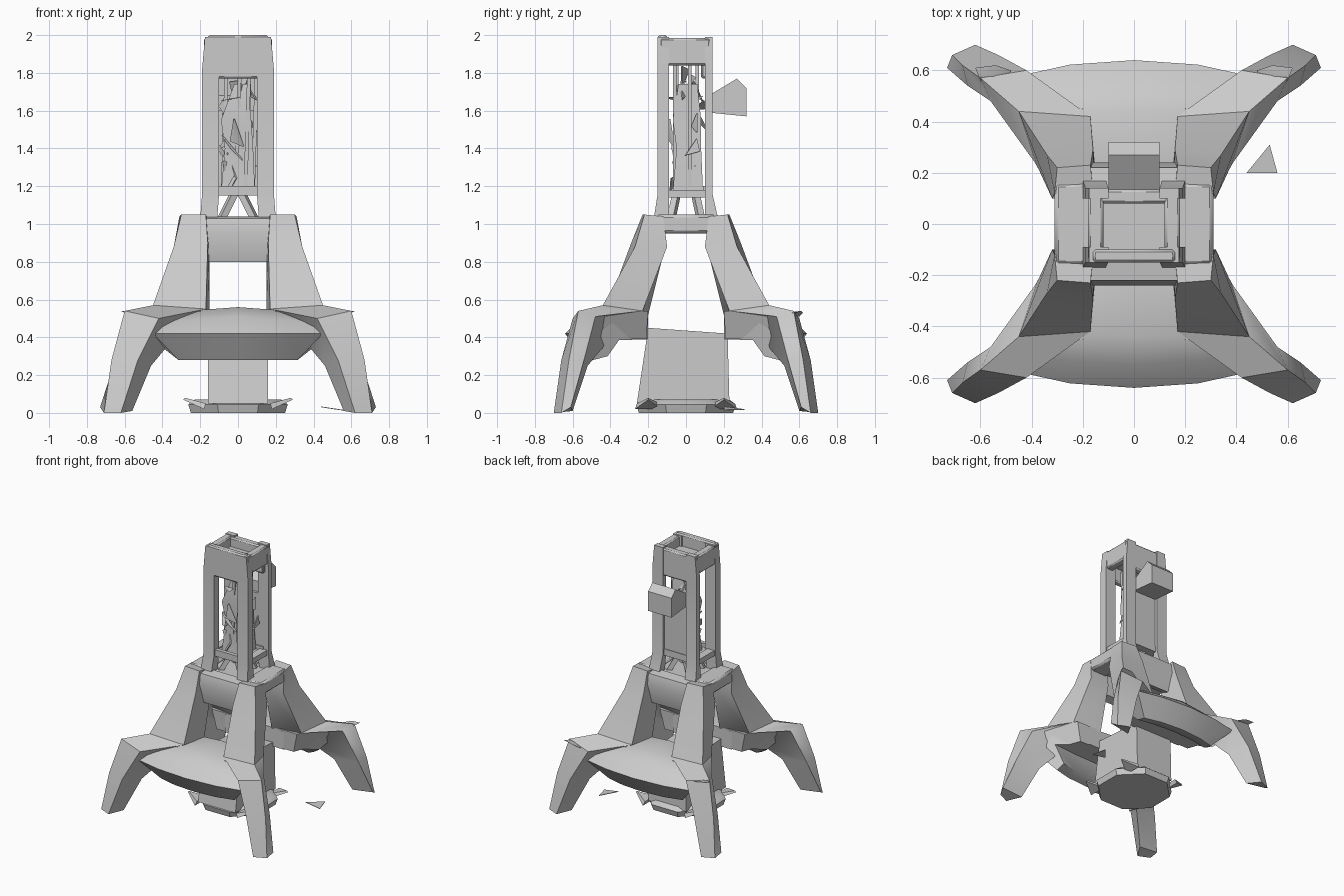
import bpy, bmesh, math, random
from mathutils import Vector, Matrix

if "Cube" in bpy.data.objects:
    bpy.data.objects.remove(bpy.data.objects["Cube"])

random.seed(4)


def finish(name, bm):
    bmesh.ops.recalc_face_normals(bm, faces=bm.faces)
    me = bpy.data.meshes.new(name)
    bm.to_mesh(me)
    bm.free()
    me.shade_smooth()
    me.set_sharp_from_angle(angle=math.radians(42))
    ob = bpy.data.objects.new(name, me)
    bpy.context.collection.objects.link(ob)
    return ob


def loft(name, sections):
    """Skin equal-length closed sections and cap both ends."""
    bm = bmesh.new()
    rings = [[bm.verts.new(p) for p in s] for s in sections]
    n = len(rings[0])
    for r, s in zip(rings, rings[1:]):
        for i in range(n):
            j = (i + 1) % n
            bm.faces.new((r[i], r[j], s[j], s[i]))
    bm.faces.new(rings[0])
    bm.faces.new(rings[-1])
    return finish(name, bm)


def box(name, x0, x1, y0, y1, z0, z1, bevel=0.0):
    bm = bmesh.new()
    size = Matrix.Diagonal((x1 - x0, y1 - y0, z1 - z0, 1))
    mid = Matrix.Translation(((x0 + x1) / 2, (y0 + y1) / 2, (z0 + z1) / 2))
    bmesh.ops.create_cube(bm, size=1, matrix=mid @ size)
    if bevel:
        bmesh.ops.bevel(bm, geom=bm.edges[:], offset=bevel, segments=1, affect='EDGES')
    return finish(name, bm)


def rect(x0, x1, y0, y1, z):
    return [(x0, y0, z), (x1, y0, z), (x1, y1, z), (x0, y1, z)]


def bar(name, a, b, w):
    """Thin square strut between two points."""
    a, b = Vector(a), Vector(b)
    d = b - a
    bm = bmesh.new()
    m = (Matrix.Translation((a + b) / 2) @ d.to_track_quat('Z', 'Y').to_matrix().to_4x4()
         @ Matrix.Diagonal((w, w, d.length, 1)))
    bmesh.ops.create_cube(bm, size=1, matrix=m)
    return finish(name, bm)


# Four splayed legs: hip, thigh, knee and foot sections
leg = [
    [(.31, .12, 1.04), (.30, .22, 1.05), (.17, .23, 1.05), (.16, .12, 1.03)],
    [(.32, .10, .88), (.34, .27, .88), (.16, .29, .90), (.15, .11, .88)],
    [(.38, .23, .54), (.45, .44, .57), (.17, .42, .55), (.15, .20, .52)],
    [(.56, .48, .51), (.60, .57, .54), (.42, .60, .50), (.36, .42, .37)],
    [(.65, .54, .28), (.67, .62, .28), (.53, .66, .28), (.46, .52, .25)],
    [(.73, .61, .03), (.71, .66, 0), (.62, .70, 0), (.56, .60, .01)],
]
thigh = [
    [(.17, .21, .39), (.33, .21, .39), (.41, .42, .39), (.20, .46, .39)],
    [(.15, .20, .54), (.365, .20, .54), (.51, .46, .53), (.20, .45, .54)],
]
for sx in (-1, 1):
    for sy in (-1, 1):
        flip = lambda secs: [[(sx * x, sy * y, z) for x, y, z in s] for s in secs]
        loft("leg", flip(leg))
        loft("thigh_underside", flip(thigh))
        # Pointed knee plate on the rear legs
        if sy > 0:
            loft("knee_plate", flip([
                [(.54, .50, .50), (.60, .56, .53), (.48, .60, .51)],
                [(.56, .54, .53), (.62, .61, .54), (.54, .62, .53)]]))

# Curved skirts between the front pair and back pair of legs
profile = [(.20, .545), (.44, .56), (.55, .51), (.64, .42), (.54, .28), (.45, .30), (.38, .385), (.20, .39)]
for sy in (-1, 1):
    secs = []
    for x, k in ((-.45, .86), (-.25, .96), (0, 1), (.25, .96), (.45, .86)):
        lift = .03 * abs(x) / .4
        secs.append([(x * (1 - .3 * (z < .35) - .5 * (y < .25) * (abs(x) > .3)),
                      sy * (.2 + (y - .2) * k), z - lift * (z > .45))
                     for y, z in profile])
    loft("skirt_front" if sy < 0 else "skirt_back", secs)

# Hip frame under the tower
for s in (-1, 1):
    loft("hip_beam_cross", [
        [(x, s * .14, 1.04), (x, s * .22, 1.03), (x, s * .24, .95), (x, s * .20, .80), (x, s * .14, .82)]
        for x in (-.18, .18)])
    x0, x1 = sorted((s * .16, s * .31))
    box("hip_beam_side", x0, x1, -.16, .16, .95, 1.05, .015)
box("hip_deck", -.17, .17, -.15, .15, .98, 1.03)

# Central pillar with octagonal base
loft("pillar", [rect(-.16, .16, -.26, .23, .05),
                [(-.16, -.20, .45), (.16, -.20, .45), (.16, .22, .42), (-.16, .22, .42)]])
octagon = lambda r, z: [(r * math.cos(a), r * math.sin(a), z)
                        for a in (math.pi / 8 + i * math.pi / 4 for i in range(8))]
loft("pillar_base", [octagon(.27, 0), octagon(.285, .045), octagon(.25, .07)])
for s in (-1, 1):
    for y in (-.2, .2):
        loft("base_fin", [[(s * .18, y - .07, .02), (s * .18, y + .07, .02), (s * .29, y, .07)],
                          [(s * .17, y - .06, .05), (s * .17, y + .06, .05), (s * .28, y, .08)]])

# Loose shard beside the base
loft("loose_shard", [[(.44, .20, .03), (.56, .20, .012), (.53, .31, .016)],
                     [(.44, .20, .034), (.56, .20, .016), (.53, .31, .02)]])

# Tower corner posts with flared feet
for sx in (-1, 1):
    for y0, y1, yo in ((-.15, -.09, -.17), (.10, .14, .17)):
        xa, xb = sorted((sx * .10, sx * .19))
        ta, tb = sorted((sx * .10, sx * .175))
        fa, fb = sorted((sx * .11, sx * .20))
        loft("tower_post", [rect(fa, fb, min(y0, yo), max(y1, yo), 1.03),
                            rect(xa, xb, y0, y1, 1.16),
                            rect(xa, xb, y0, y1, 1.82),
                            rect(ta, tb, y0, y1, 1.99)])
    # Side rails
    xa, xb = sorted((sx * .12, sx * .18))
    box("tower_side_top", xa, xb, -.14, .13, 1.84, 1.985, .01)
    box("tower_side_bottom", xa, xb, -.13, .12, 1.14, 1.18)

# Front and back rails, top floor and lower floor
for y0, y1, zt in ((-.15, -.10, 2.0), (.08, .135, 1.98)):
    box("tower_cross_top", -.16, .16, y0, y1, 1.77, zt, .01)
    box("tower_cross_bottom", -.15, .15, y0 + .01, y1 - .01, 1.15, 1.20)
box("tower_top_floor", -.14, .14, -.12, .11, 1.88, 1.91)
box("tower_bottom_floor", -.14, .14, -.11, .11, 1.15, 1.17)
box("tower_back_panel", -.11, .11, .10, .12, 1.18, 1.60)

# Pedestal struts below the tower
for sx in (-1, 1):
    for sy in (-1, 1):
        bar("pedestal_strut", (sx * .09, sy * .08, 1.02), (sx * .02, sy * .05, 1.16), .035)

# Inner mechanism: faceted core, rods and torn plates
loft("inner_core", [rect(-.09, .09, -.07, .09, 1.17), rect(-.07, .08, -.05, .08, 1.40),
                    rect(-.09, .07, -.07, .08, 1.55), rect(-.02, .07, -.04, .06, 1.74)])
for x, y in ((-.01, -.05), (.04, -.06), (-.08, .06), (.08, .02)):
    bar("inner_rod", (x, y, 1.2), (x + .02, y, 1.84), .02)
for i in range(24):
    c = Vector((random.uniform(-.08, .08), random.uniform(-.07, .08), 1.24 + i * .023))
    tri = [c + Vector((random.uniform(-.06, .06), random.uniform(-.05, .05),
                       random.uniform(-.09, .08))) for _ in range(3)]
    loft("inner_plate", [tri, [p + Vector((.006, .006, .004)) for p in tri]])

# Housing on the tower's back
housing = [(.12, 1.59), (.32, 1.57), (.32, 1.72), (.27, 1.77), (.12, 1.68)]
loft("back_housing", [[(x, y, z) for y, z in housing] for x in (-.10, .10)])
